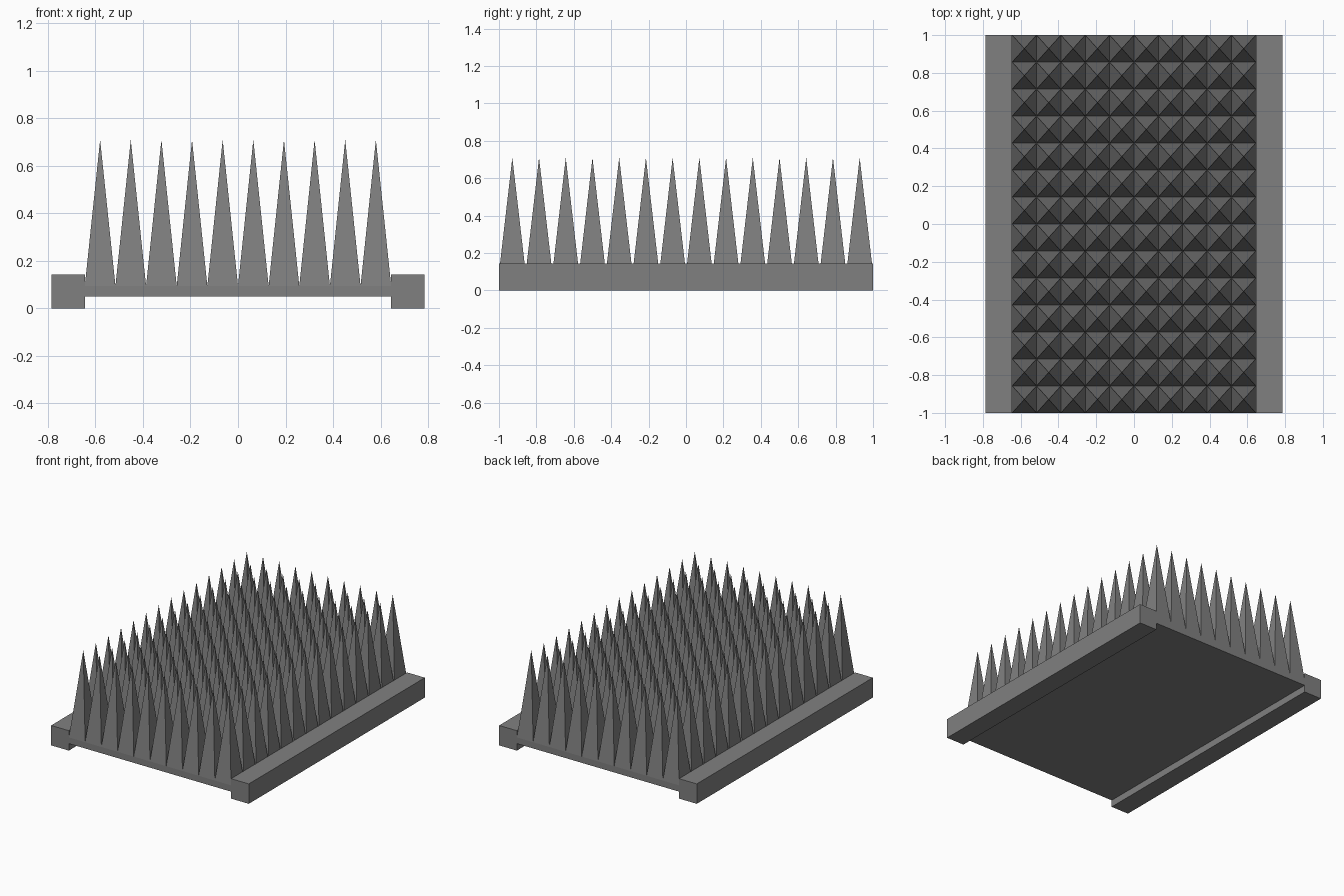
import bpy, bmesh

if "Cube" in bpy.data.objects:
    bpy.data.objects.remove(bpy.data.objects["Cube"])

COLS, ROWS = 10, 14
HALF_W, HALF_L = 0.645, 1.0
PLATE_BOTTOM, PLATE_TOP, TIP = 0.05, 0.095, 0.71

grey = bpy.data.materials.new("mid grey")
grey.diffuse_color = (0.216, 0.216, 0.216, 1)
grey.use_nodes = True
grey.node_tree.nodes["Principled BSDF"].inputs["Base Color"].default_value = grey.diffuse_color


def finish(name, bm):
    bmesh.ops.recalc_face_normals(bm, faces=bm.faces)
    mesh = bpy.data.meshes.new(name)
    bm.to_mesh(mesh)
    bm.free()
    mesh.materials.append(grey)
    obj = bpy.data.objects.new(name, mesh)
    bpy.context.collection.objects.link(obj)
    return obj


def box(name, x0, x1, z0, z1):
    bm = bmesh.new()
    bmesh.ops.create_cube(bm, size=1)
    for v in bm.verts:
        v.co.x = x1 if v.co.x > 0 else x0
        v.co.y = HALF_L if v.co.y > 0 else -HALF_L
        v.co.z = z1 if v.co.z > 0 else z0
    return finish(name, bm)


# Side rails
box("left_rail", -0.786, -HALF_W, 0, 0.143)
box("right_rail", HALF_W, 0.786, 0, 0.143)

# Spiked plate: a grid top with every cell poked up into a pyramid
bm = bmesh.new()
bmesh.ops.create_grid(bm, x_segments=COLS, y_segments=ROWS, size=1)
for v in bm.verts:
    v.co = (v.co.x * HALF_W, v.co.y * HALF_L, PLATE_TOP)
cells = bm.faces[:]
rim = [e for e in bm.edges if e.is_boundary]
walls = bmesh.ops.extrude_edge_only(bm, edges=rim)["geom"]
for v in walls:
    if isinstance(v, bmesh.types.BMVert):
        v.co.z = PLATE_BOTTOM
bmesh.ops.holes_fill(bm, edges=[e for e in bm.edges if e.is_boundary], sides=0)
for v in bmesh.ops.poke(bm, faces=cells)["verts"]:
    v.co.z = TIP
finish("spiked_plate", bm)
